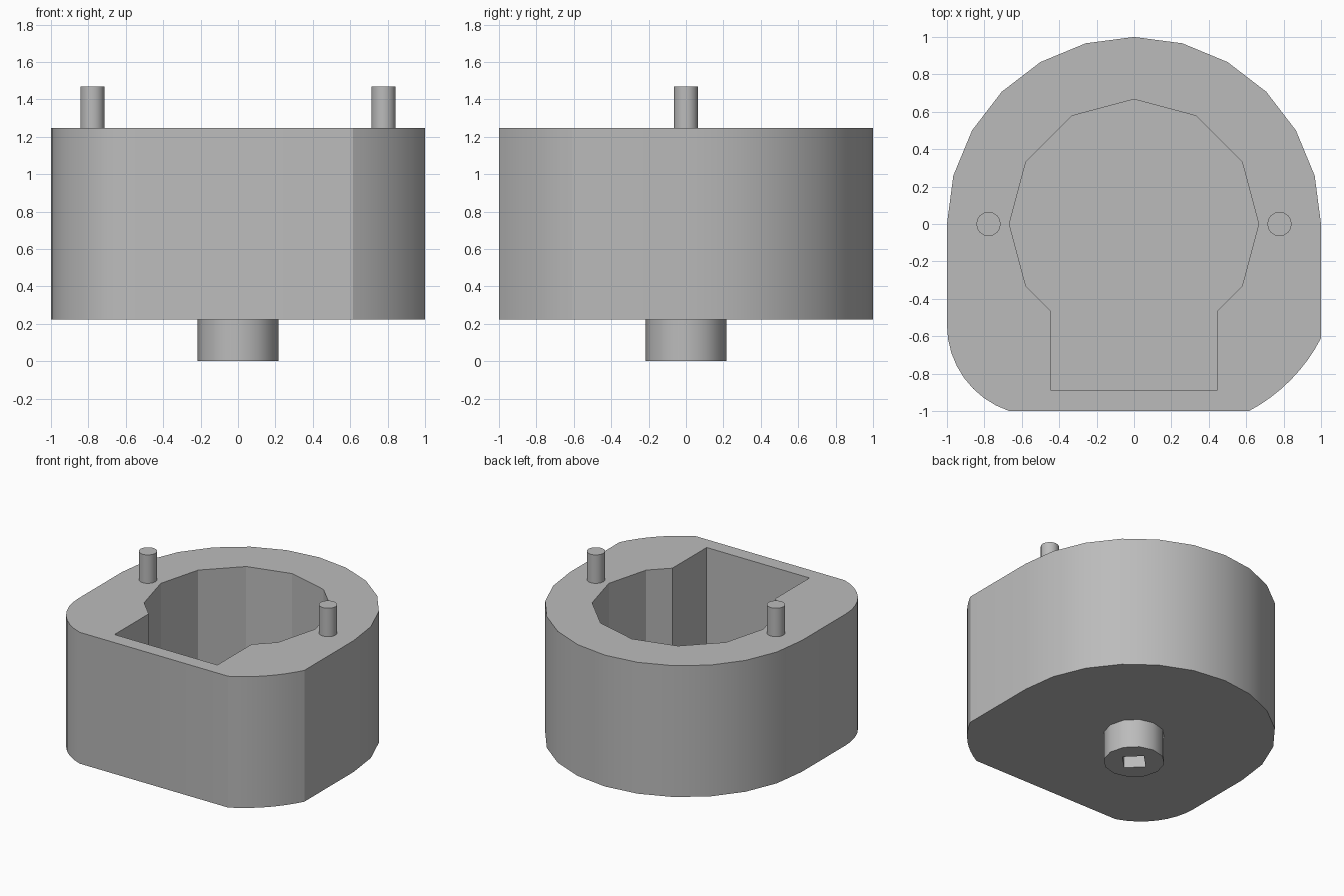
import bpy, bmesh
from math import sin, cos, pi, radians
from mathutils import Vector

if "Cube" in bpy.data.objects:
    bpy.data.objects.remove(bpy.data.objects["Cube"])

grey = bpy.data.materials.new("plain grey")
grey.use_nodes = True
grey.diffuse_color = (0.5, 0.5, 0.5, 1)
grey.node_tree.nodes["Principled BSDF"].inputs["Base Color"].default_value = grey.diffuse_color


def ring(radius, sides, x=0, y=0):
    return [(x + radius * cos(2 * pi * i / sides), y + radius * sin(2 * pi * i / sides))
            for i in range(sides)]


def bulge(start, end, rise, steps):
    """Circular arc from start to end, bowed out to the left of travel's right side."""
    a, b = Vector(start), Vector(end)
    half = (b - a).length / 2
    radius = (half ** 2 + rise ** 2) / (2 * rise)
    along = (b - a).normalized()
    out = Vector((along.y, -along.x))
    centre = (a + b) / 2 + out * (rise - radius)
    spread = (a - centre).angle(b - centre)
    points = []
    for i in range(steps + 1):
        t = spread * (i / steps - 0.5)
        points.append(tuple(centre + radius * (out * cos(t) + along * sin(t))))
    return points


def prism(name, outline, bottom, top):
    bm = bmesh.new()
    base = bm.faces.new([bm.verts.new((x, y, bottom)) for x, y in outline])
    side = bmesh.ops.extrude_face_region(bm, geom=[base])["geom"]
    bmesh.ops.translate(bm, vec=(0, 0, top - bottom),
                        verts=[v for v in side if isinstance(v, bmesh.types.BMVert)])
    bmesh.ops.recalc_face_normals(bm, faces=bm.faces)
    mesh = bpy.data.meshes.new(name)
    bm.to_mesh(mesh)
    bm.free()
    mesh.materials.append(grey)
    obj = bpy.data.objects.new(name, mesh)
    bpy.context.collection.objects.link(obj)
    return obj


def activate(obj):
    bpy.ops.object.select_all(action="DESELECT")
    obj.select_set(True)
    bpy.context.view_layer.objects.active = obj


def cut(target, cutter):
    cutter.hide_render = True
    mod = target.modifiers.new("cut", "BOOLEAN")
    mod.operation, mod.solver, mod.object = "DIFFERENCE", "EXACT", cutter
    activate(target)
    bpy.ops.object.modifier_apply(modifier=mod.name)
    bpy.data.objects.remove(cutter)


def smooth(obj, degrees):
    activate(obj)
    bpy.ops.object.shade_smooth_by_angle(angle=radians(degrees))


floor, rim = 0.222, 1.247

# Housing: round back, straight sides, two differently rounded front corners
outline = [p for p in ring(1, 24) if p[1] > -0.01]
outline += bulge((-1, -0.54), (-0.667, -1), 0.092, 8)
outline += bulge((0.615, -1), (1, -0.61), 0.042, 8)
housing = prism("housing", outline, floor, rim)

# Round pocket with a square slot towards the front
pocket = [p for p in ring(0.667, 12) if p[1] > -0.4]
join = 0.667 * (cos(pi / 6) + sin(pi / 6)) - 0.444
first_right = pocket.pop()
pocket += [(-0.444, -join), (-0.444, -0.889), (0.444, -0.889), (0.444, -join), first_right]
cut(housing, prism("pocket_cutter", pocket, floor + 0.111, rim + 0.2))
smooth(housing, 25)

# Drive boss underneath, with a square socket
boss = prism("drive_boss", ring(0.217, 12), 0, floor)
cut(boss, prism("socket_cutter", ring(0.108, 4), -0.1, floor - 0.01))
smooth(boss, 35)

# Locating pins on the rim
for name, x in (("left_pin", 0.778), ("right_pin", -0.778)):
    smooth(prism(name, ring(0.065, 16, x), rim, 1.469), 35)
